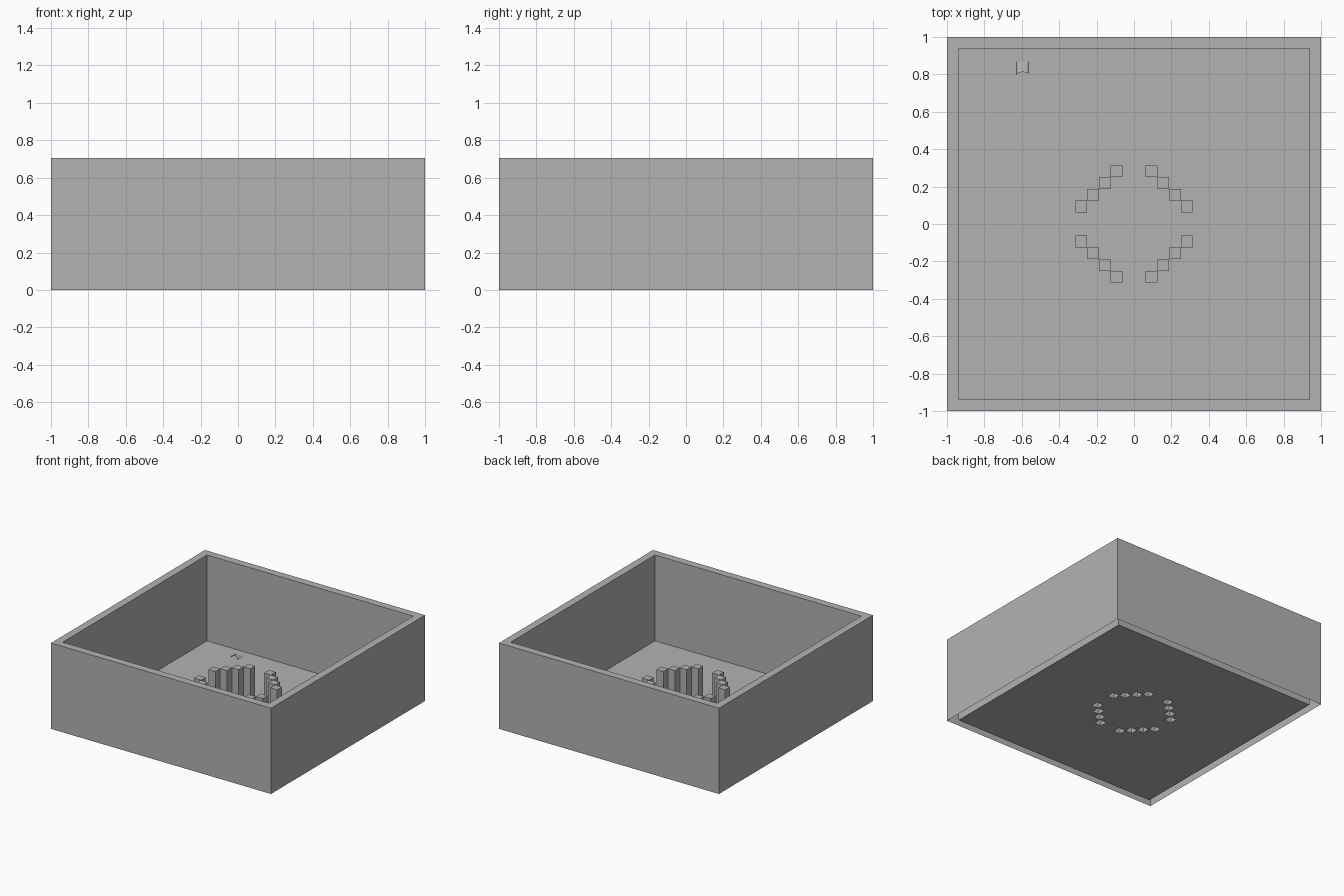
import bpy
import bmesh
from math import cos, sin, pi
from mathutils import Matrix

if "Cube" in bpy.data.objects:
    bpy.data.objects.remove(bpy.data.objects["Cube"], do_unlink=True)

CELL = 2 / 32          # module that sets every thickness
WALL_H = 0.705
POST_H = 0.266

grey = bpy.data.materials.new("plain_grey")
grey.use_nodes = True
grey.diffuse_color = (0.45, 0.45, 0.45, 1)
for node in grey.node_tree.nodes:
    if node.type == 'BSDF_PRINCIPLED':
        node.inputs["Base Color"].default_value = grey.diffuse_color


def add_object(name, bm):
    mesh = bpy.data.meshes.new(name)
    bm.to_mesh(mesh)
    bm.free()
    mesh.materials.append(grey)
    obj = bpy.data.objects.new(name, mesh)
    bpy.context.collection.objects.link(obj)
    return obj


def open_block(sx, sy, height, x=0, y=0):
    """Block standing on the ground with its bottom left open; returns its top too."""
    bm = bmesh.new()
    move = Matrix.Translation((x, y, height / 2))
    bmesh.ops.create_cube(bm, size=1, matrix=move @ Matrix.Diagonal((sx, sy, height, 1)))
    bm.normal_update()
    bottom = [f for f in bm.faces if f.normal.z < -0.5]
    bmesh.ops.delete(bm, geom=bottom, context='FACES')
    top = next(f for f in bm.faces if f.normal.z > 0.5)
    return bm, top


# Perimeter wall: outer skin, flat rim and inner skin, hollow underneath
bm, top = open_block(2, 2, WALL_H)
bmesh.ops.inset_individual(bm, faces=[top], thickness=CELL, use_even_offset=True)
inner = bmesh.ops.extrude_discrete_faces(bm, faces=[top])["faces"]
for v in inner[0].verts:
    v.co.z = 0
bmesh.ops.delete(bm, geom=inner, context='FACES')
add_object("perimeter_wall", bm)

# Four diagonal runs of posts forming a broken ring
posts = [(sx * (i + 0.5) * CELL, sy * (5.5 - i) * CELL)
         for sx in (-1, 1) for sy in (-1, 1) for i in range(1, 5)]
for n, (x, y) in enumerate(posts, 1):
    bm, top = open_block(CELL, CELL, POST_H, x, y)
    add_object(f"ring_post_{n:02d}", bm)

# Floor sheet, open under each post
bm = bmesh.new()
bmesh.ops.create_grid(bm, x_segments=30, y_segments=30, size=15 * CELL)


def under_post(face):
    c = face.calc_center_median()
    return any(abs(c.x - x) < CELL / 3 and abs(c.y - y) < CELL / 3 for x, y in posts)


holes = [f for f in bm.faces if under_post(f)]
bmesh.ops.delete(bm, geom=holes, context='FACES')
add_object("floor", bm)

# Tiny smooth hood near the back corner, arched in front and fading into the floor
bm = bmesh.new()
front, back = [], []
for i in range(9):
    a = pi * i / 8
    x = -0.595 + 0.032 * cos(a)
    front.append(bm.verts.new((x, 0.80 + 0.012 * sin(a), 0.015 * sin(a))))
    back.append(bm.verts.new((x, 0.865, 0.001)))
for i in range(8):
    bm.faces.new((front[i], back[i], back[i + 1], front[i + 1]))
bmesh.ops.recalc_face_normals(bm, faces=bm.faces)
bm.normal_update()
if sum(f.normal.z for f in bm.faces) < 0:
    bmesh.ops.reverse_faces(bm, faces=bm.faces)
for f in bm.faces:
    f.smooth = True
add_object("floor_hood", bm)
